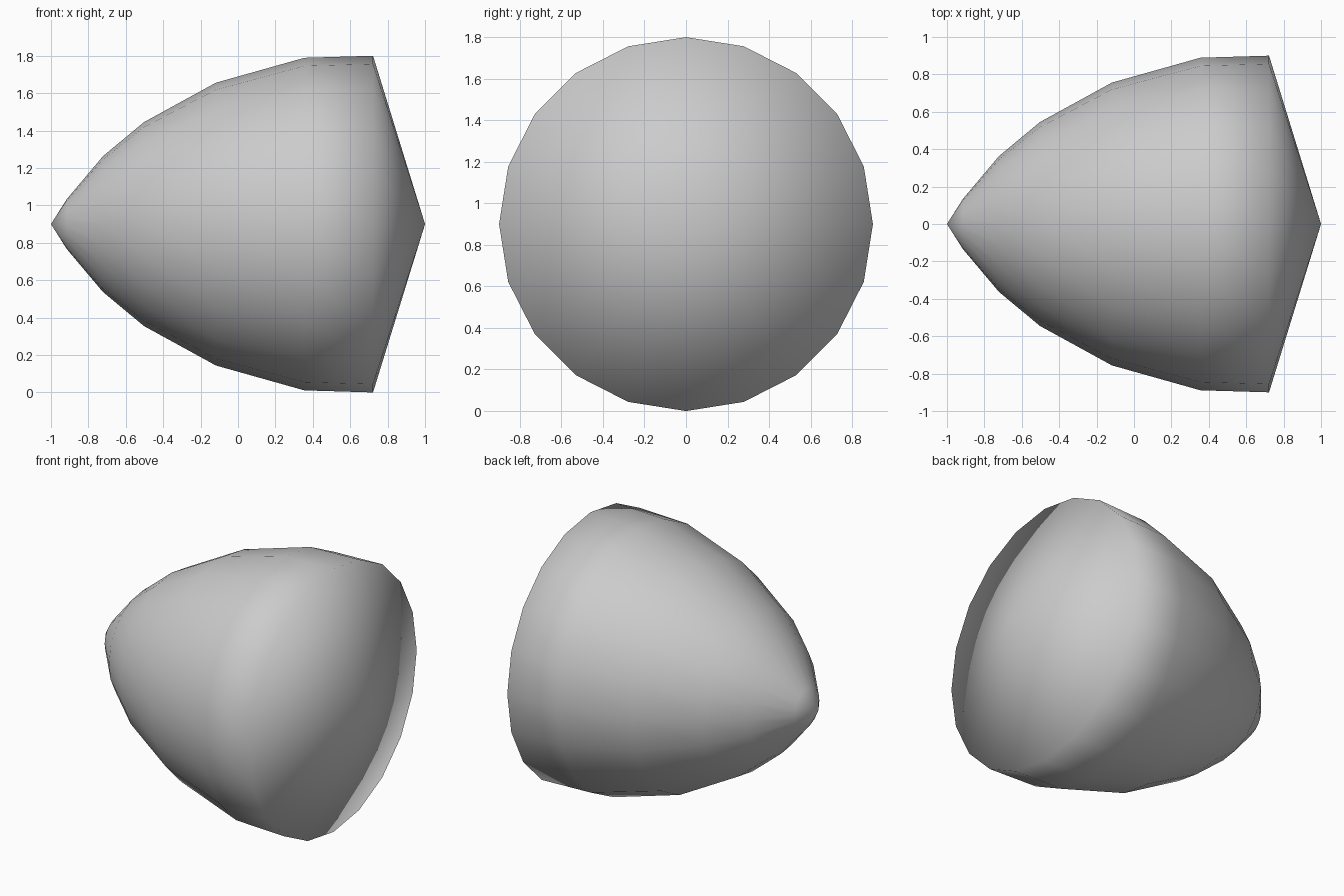
import bpy, bmesh, math
from mathutils import Vector

cube = bpy.data.objects.get("Cube")
if cube:
    bpy.data.objects.remove(cube, do_unlink=True)

SIDES = 20
AXIS_HEIGHT = 0.9

# Plain grey surface
grey = bpy.data.materials.new("light_grey")
grey.use_nodes = True
color = (0.6, 0.6, 0.6, 1)
grey.diffuse_color = color
grey.node_tree.nodes["Principled BSDF"].inputs["Base Color"].default_value = color

# Half outline: distance along x, radius
profile = [(-1, 0), (-0.915, 0.134), (-0.722, 0.363), (-0.503, 0.545),
           (-0.118, 0.756), (0.355, 0.889), (0.722, 0.9), (1, 0)]

# Bullet-shaped body turned about the x axis, with a shallow cone for its base
bm = bmesh.new()
verts = [bm.verts.new((x, 0, AXIS_HEIGHT + r)) for x, r in profile]
edges = [bm.edges.new(pair) for pair in zip(verts, verts[1:])]
bmesh.ops.spin(bm, geom=verts + edges, cent=(0, 0, AXIS_HEIGHT),
               axis=(1, 0, 0), angle=math.tau, steps=SIDES)
bmesh.ops.remove_doubles(bm, verts=bm.verts, dist=0.0005)
bmesh.ops.recalc_face_normals(bm, faces=bm.faces)

# Continuous smooth shading, also over the rim
for face in bm.faces:
    face.smooth = True

mesh = bpy.data.meshes.new("bullet_body")
bm.to_mesh(mesh)
bm.free()
mesh.materials.append(grey)
body = bpy.data.objects.new("bullet_body", mesh)
bpy.context.collection.objects.link(body)
